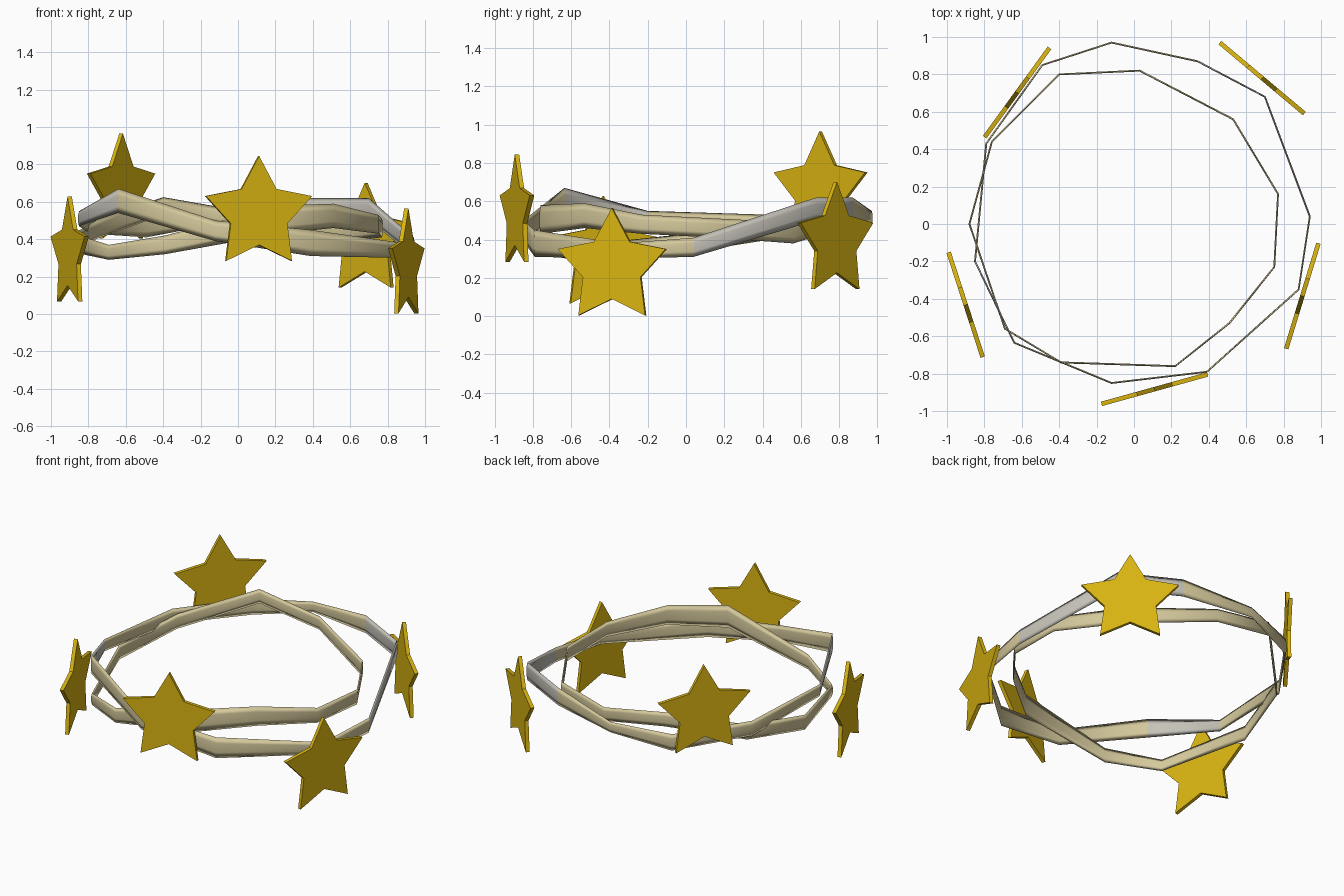
import bpy, bmesh, math
from mathutils import Vector, Matrix

if "Cube" in bpy.data.objects:
    bpy.data.objects.remove(bpy.data.objects["Cube"])


def material(name, rgb):
    m = bpy.data.materials.new(name)
    m.diffuse_color = (*rgb, 1)
    m.use_nodes = True
    m.node_tree.nodes["Principled BSDF"].inputs["Base Color"].default_value = m.diffuse_color
    return m


GOLD = material("gold", (0.70, 0.46, 0.006))
BEIGE = material("beige", (0.66, 0.58, 0.33))
GREY = material("warm grey", (0.56, 0.54, 0.48))


def finish(bm, name, mats, smooth):
    bmesh.ops.recalc_face_normals(bm, faces=bm.faces)
    me = bpy.data.meshes.new(name)
    for f in bm.faces:
        f.smooth = smooth
    bm.to_mesh(me)
    bm.free()
    for m in mats:
        me.materials.append(m)
    ob = bpy.data.objects.new(name, me)
    bpy.context.collection.objects.link(ob)
    return ob


# Flattened, upright lens section: (outward offset, share of half height)
SECTION = [(0, 1), (0.005, 0.45), (0.005, -0.45), (0, -1), (-0.005, -0.45), (-0.005, 0.45)]


def band(name, path, grey_segments=()):
    """Closed band through points (x, y, bottom z, top z)."""
    bm = bmesh.new()
    n, k = len(path), len(SECTION)
    rings = []
    for i, (x, y, lo, hi) in enumerate(path):
        a, b = path[i - 1], path[(i + 1) % n]
        t = Vector((b[0] - a[0], b[1] - a[1])).normalized()
        mid, half = (lo + hi) / 2, (hi - lo) / 2
        rings.append([bm.verts.new((x - t.y * o, y + t.x * o, mid + half * h))
                      for o, h in SECTION])
    for i in range(n):
        r, s = rings[i], rings[(i + 1) % n]
        for j in range(k):
            f = bm.faces.new((r[j], r[(j + 1) % k], s[(j + 1) % k], s[j]))
            f.material_index = 1 if i in grey_segments else 0
    return finish(bm, name, [BEIGE, GREY], True)


# Two loosely twined bands
band("outer_band", [
    (-0.64, -0.635, 0.54, 0.67), (-0.85, -0.20, 0.47, 0.55), (-0.79, 0.43, 0.43, 0.53),
    (-0.49, 0.85, 0.41, 0.52), (-0.12, 0.97, 0.48, 0.55), (0.34, 0.87, 0.50, 0.62),
    (0.70, 0.68, 0.50, 0.62), (0.94, 0.04, 0.31, 0.41), (0.88, -0.35, 0.30, 0.38),
    (0.39, -0.79, 0.31, 0.45), (-0.12, -0.85, 0.39, 0.50)], (0, 5, 6))
band("inner_band", [
    (-0.69, -0.56, 0.29, 0.37), (-0.88, 0.0, 0.33, 0.43), (-0.76, 0.44, 0.40, 0.50),
    (-0.40, 0.80, 0.53, 0.625), (0.03, 0.82, 0.46, 0.55), (0.53, 0.56, 0.38, 0.49),
    (0.77, 0.16, 0.41, 0.51), (0.75, -0.23, 0.43, 0.53), (0.51, -0.53, 0.46, 0.59),
    (0.22, -0.76, 0.43, 0.58), (-0.39, -0.74, 0.32, 0.42)])


def star(name, centre, angle, R=0.31, r=0.165, depth=0.024):
    """Upright five-pointed plate, its width running along the angle in plan."""
    bm = bmesh.new()
    rims = []
    for side in (-depth / 2, depth / 2):
        rim = []
        for i in range(10):
            q, a = (r if i % 2 else R), i * math.pi / 5
            rim.append(bm.verts.new((q * math.sin(a), side, q * math.cos(a))))
        rims.append(rim)
        bm.faces.new(rim)
    for i in range(10):
        j = (i + 1) % 10
        bm.faces.new((rims[0][i], rims[0][j], rims[1][j], rims[1][i]))
    bm.transform(Matrix.Translation(centre) @ Matrix.Rotation(math.radians(angle), 4, 'Z'))
    return finish(bm, name, [GOLD], False)


# Five stars floating around the bands
star("front_star", (0.11, -0.883, 0.535), 15.5)
star("right_star", (0.90, -0.385, 0.255), 73)
star("back_right_star", (0.685, 0.78, 0.392), -40)
star("back_left_star", (-0.625, 0.703, 0.655), 54)
star("left_star", (-0.90, -0.432, 0.318), -72)
